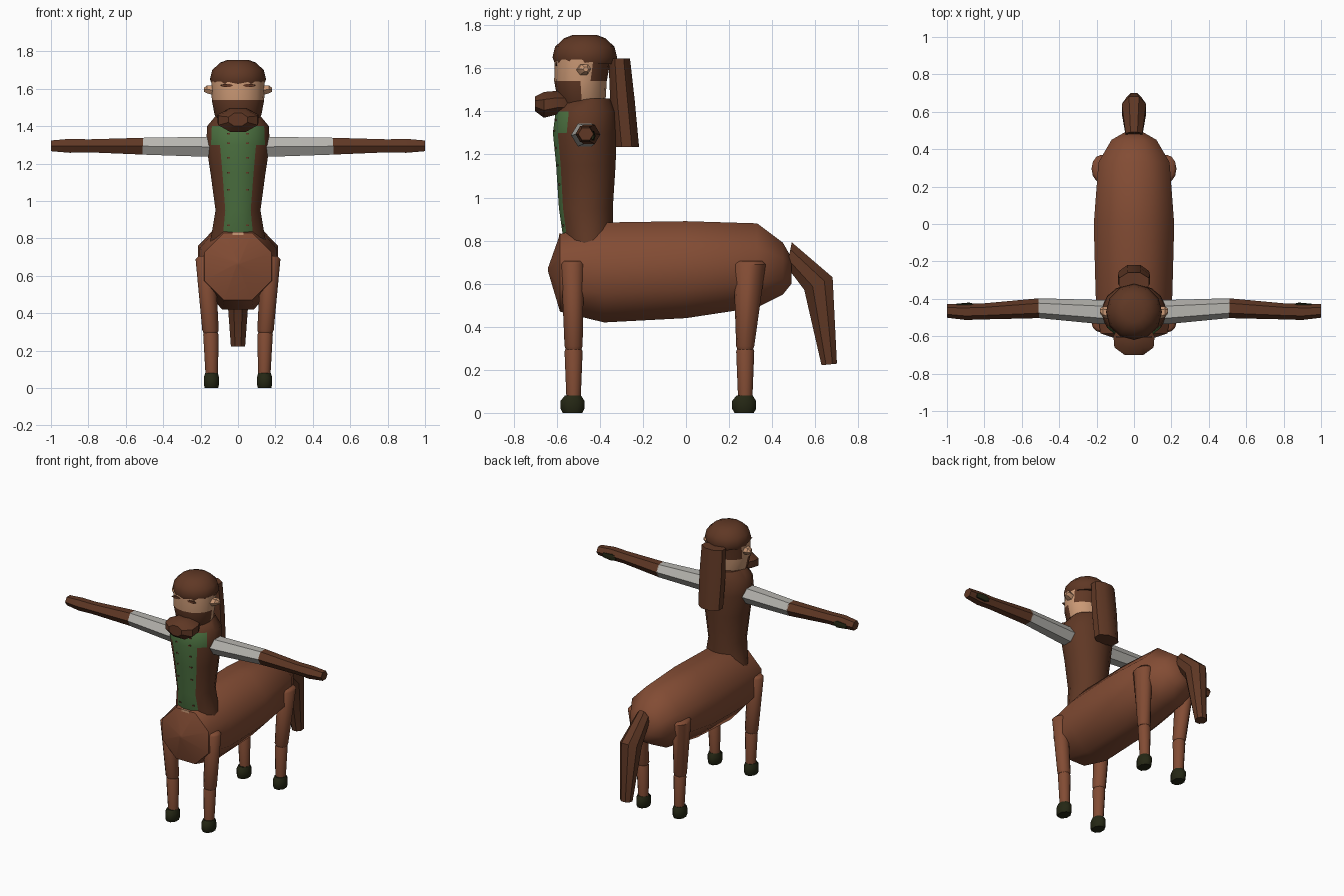
import bpy, bmesh, math
from mathutils import Vector

if "Cube" in bpy.data.objects:
    bpy.data.objects.remove(bpy.data.objects["Cube"], do_unlink=True)


def material(name, rgb):
    m = bpy.data.materials.new(name)
    m.use_nodes = True
    m.diffuse_color = (*rgb, 1)
    bsdf = next(n for n in m.node_tree.nodes if n.type == 'BSDF_PRINCIPLED')
    bsdf.inputs["Base Color"].default_value = (*rgb, 1)
    bsdf.inputs["Roughness"].default_value = 0.9
    return m


COAT = material("chestnut coat", (0.225, 0.072, 0.034))
HAIR = material("dark brown hair", (0.115, 0.039, 0.018))
GREEN = material("green shirt", (0.07, 0.16, 0.05))
SLEEVE = material("pale grey sleeve", (0.47, 0.46, 0.43))
SKIN = material("skin", (0.60, 0.32, 0.18))
HOOF = material("dark olive hoof", (0.018, 0.020, 0.007))

X, Y, Z = Vector((1, 0, 0)), Vector((0, 1, 0)), Vector((0, 0, 1))
PLANES = {'X': (Y, Z), 'Y': (X, Z), 'Z': (X, Y)}


def loft(name, axis, sections, mats, sides=12, half=False, angle=50, rule=None):
    """Skin elliptical sections (centre, half width, half height, optional height direction)."""
    bm = bmesh.new()
    rings = []
    grow = 1 / math.cos(math.pi / sides) if half else 1
    for centre, ru, rv, *tilt in sections:
        u, v = PLANES[axis]
        if tilt:
            v = Vector(tilt[0]).normalized()
        ring = []
        for i in range(sides):
            a = (i + (0.5 if half else 0)) * math.tau / sides
            p = Vector(centre) + grow * (u * ru * math.cos(a) + v * rv * math.sin(a))
            ring.append(bm.verts.new(p))
        rings.append(ring)
    for low, high in zip(rings, rings[1:]):
        for i in range(sides):
            j = (i + 1) % sides
            bm.faces.new((low[i], low[j], high[j], high[i]))
    bm.faces.new(rings[0])
    bm.faces.new(rings[-1])
    bmesh.ops.recalc_face_normals(bm, faces=bm.faces)
    if rule:
        for f in bm.faces:
            f.material_index = rule(f.calc_center_median(), f.normal)
    mesh = bpy.data.meshes.new(name)
    bm.to_mesh(mesh)
    bm.free()
    for m in mats:
        mesh.materials.append(m)
    mesh.shade_smooth()
    mesh.set_sharp_from_angle(angle=math.radians(angle))
    obj = bpy.data.objects.new(name, mesh)
    bpy.context.collection.objects.link(obj)
    return obj


def plate(name, centre, size, mat):
    x, y, z = centre
    w, d, h = (s / 2 for s in size)
    return loft(name, 'Y', [((x, y - d, z), w, h), ((x, y + d, z), w, h)],
                [mat], sides=4, half=True)


# Horse barrel
loft("horse_body", 'Y', [
    ((0, -0.64, 0.665), 0.01, 0.01), ((0, -0.585, 0.65), 0.18, 0.18),
    ((0, -0.38, 0.652), 0.205, 0.232), ((0, 0, 0.665), 0.215, 0.225),
    ((0, 0.33, 0.685), 0.19, 0.195), ((0, 0.45, 0.67), 0.12, 0.12),
    ((0, 0.49, 0.66), 0.05, 0.06)], [COAT], sides=8, half=True)

# Torso: dark jacket with an open green front
torso = loft("torso", 'Z', [
    ((0, -0.45, 0.78), 0.15, 0.11), ((0, -0.455, 0.83), 0.14, 0.118),
    ((0, -0.465, 0.95), 0.12, 0.125), ((0, -0.465, 1.15), 0.147, 0.138),
    ((0, -0.47, 1.30), 0.17, 0.148), ((0, -0.465, 1.40), 0.165, 0.14),
    ((0, -0.455, 1.46), 0.115, 0.105)], [HAIR, GREEN], sides=16, half=True,
    rule=lambda c, n: int(n.y < -0.75 and c.z > 0.83))

# Buttons and belt buckle laid on the shirt
bpy.context.view_layer.update()
for z in (0.87, 1.06, 1.15, 1.23, 1.31, 1.36):
    for x in (-0.05, 0.05):
        hit, point, normal, index = torso.ray_cast((x, -2, z), (0, 1, 0))
        if hit:
            plate("shirt_button", point, (0.016, 0.009, 0.008), HAIR)
plate("belt_buckle", (0, -0.585, 0.825), (0.06, 0.009, 0.016), SKIN)


# Head: skin with beard low at the front and hair behind
def head_colour(c, n):
    beard = c.z < 1.535 and c.y < -0.47
    back = c.z > 1.53 and c.y > -0.44
    return int(beard or back)


loft("head", 'Z', [
    ((0, -0.48, 1.39), 0.085, 0.09), ((0, -0.485, 1.46), 0.125, 0.112),
    ((0, -0.49, 1.54), 0.14, 0.122), ((0, -0.48, 1.64), 0.143, 0.13)],
    [SKIN, HAIR], sides=16, rule=head_colour)
loft("beard", 'Y', [
    ((0, -0.70, 1.435), 0.05, 0.035), ((0, -0.66, 1.43), 0.105, 0.06),
    ((0, -0.60, 1.44), 0.11, 0.055), ((0, -0.54, 1.44), 0.08, 0.05)],
    [HAIR], sides=8, half=True, angle=35)
loft("hair_cap", 'Z', [
    ((0, -0.47, 1.62), 0.138, 0.138), ((0, -0.47, 1.65), 0.15, 0.15),
    ((0, -0.47, 1.70), 0.138, 0.138), ((0, -0.47, 1.74), 0.095, 0.095),
    ((0, -0.47, 1.755), 0.055, 0.055)], [HAIR])
loft("long_back_hair", 'Z', [
    ((0, -0.275, 1.235), 0.08, 0.057), ((0, -0.295, 1.45), 0.085, 0.057),
    ((0, -0.31, 1.645), 0.08, 0.05)], [HAIR], sides=8, half=True)

# Paired parts
for side, s in (("left", 1), ("right", -1)):
    loft(side + "_eyebrow", 'Y', [((s * 0.06, -0.606, 1.618), 0.035, 0.009),
         ((s * 0.06, -0.598, 1.618), 0.035, 0.009)], [HAIR], sides=6)
    loft(side + "_ear", 'X', [
        ((s * 0.12, -0.48, 1.59), 0.035, 0.03), ((s * 0.165, -0.47, 1.597), 0.03, 0.025),
        ((s * 0.182, -0.465, 1.595), 0.012, 0.012)], [SKIN], sides=6, angle=30)

    # Arms held straight out
    loft(side + "_sleeve", 'X', [
        ((s * 0.14, -0.47, 1.29), 0.064, 0.061), ((s * 0.19, -0.47, 1.29), 0.064, 0.061),
        ((s * 0.51, -0.45, 1.293), 0.053, 0.052)], [SLEEVE], sides=6, angle=35)
    loft(side + "_forearm", 'X', [
        ((s * 0.505, -0.45, 1.293), 0.053, 0.052), ((s * 0.80, -0.467, 1.295), 0.043, 0.04),
        ((s * 0.90, -0.47, 1.295), 0.043, 0.043), ((s, -0.465, 1.295), 0.036, 0.033)],
        [HAIR], sides=6, angle=35)
    loft(side + "_hand_patch", 'X', [
        ((s * 0.85, -0.434, 1.288), 0.006, 0.015), ((s * 0.88, -0.432, 1.286), 0.012, 0.025),
        ((s * 0.95, -0.434, 1.286), 0.008, 0.018)], [HOOF], sides=6)

    # Legs and hooves
    for end, y, top_y, depth in (("front", -0.522, -0.527, 0.053), ("hind", 0.275, 0.295, 0.075)):
        name = side + "_" + end
        loft(name + "_upper_leg", 'Z', [
            ((s * 0.147, y, 0.295), 0.038, 0.036), ((s * 0.147, y, 0.31), 0.044, 0.042),
            ((s * 0.175, top_y, 0.69), 0.052, depth),
            ((s * 0.172, top_y, 0.705), 0.04, depth * 0.8)], [COAT])
        loft(name + "_lower_leg", 'Z', [
            ((s * 0.14, y, 0.06), 0.033, 0.033), ((s * 0.145, y, 0.285), 0.041, 0.042),
            ((s * 0.146, y, 0.305), 0.033, 0.034)], [COAT])
        loft(name + "_hoof", 'Z', [
            ((s * 0.142, y - 0.005, 0), 0.036, 0.045), ((s * 0.142, y - 0.005, 0.02), 0.041, 0.056),
            ((s * 0.142, y - 0.005, 0.055), 0.041, 0.056),
            ((s * 0.142, y - 0.003, 0.08), 0.034, 0.038)], [HOOF], sides=8, half=True)

# Tail
loft("tail", 'Y', [
    ((0, 0.48, 0.735), 0.045, 0.058, (0, 0.1, 0.5)),
    ((0, 0.615, 0.60), 0.065, 0.072, (0, 0.9, 0.4)),
    ((0, 0.665, 0.225), 0.038, 0.036, (0, 1, 0.1))], [HAIR], sides=8, half=True, angle=35)
